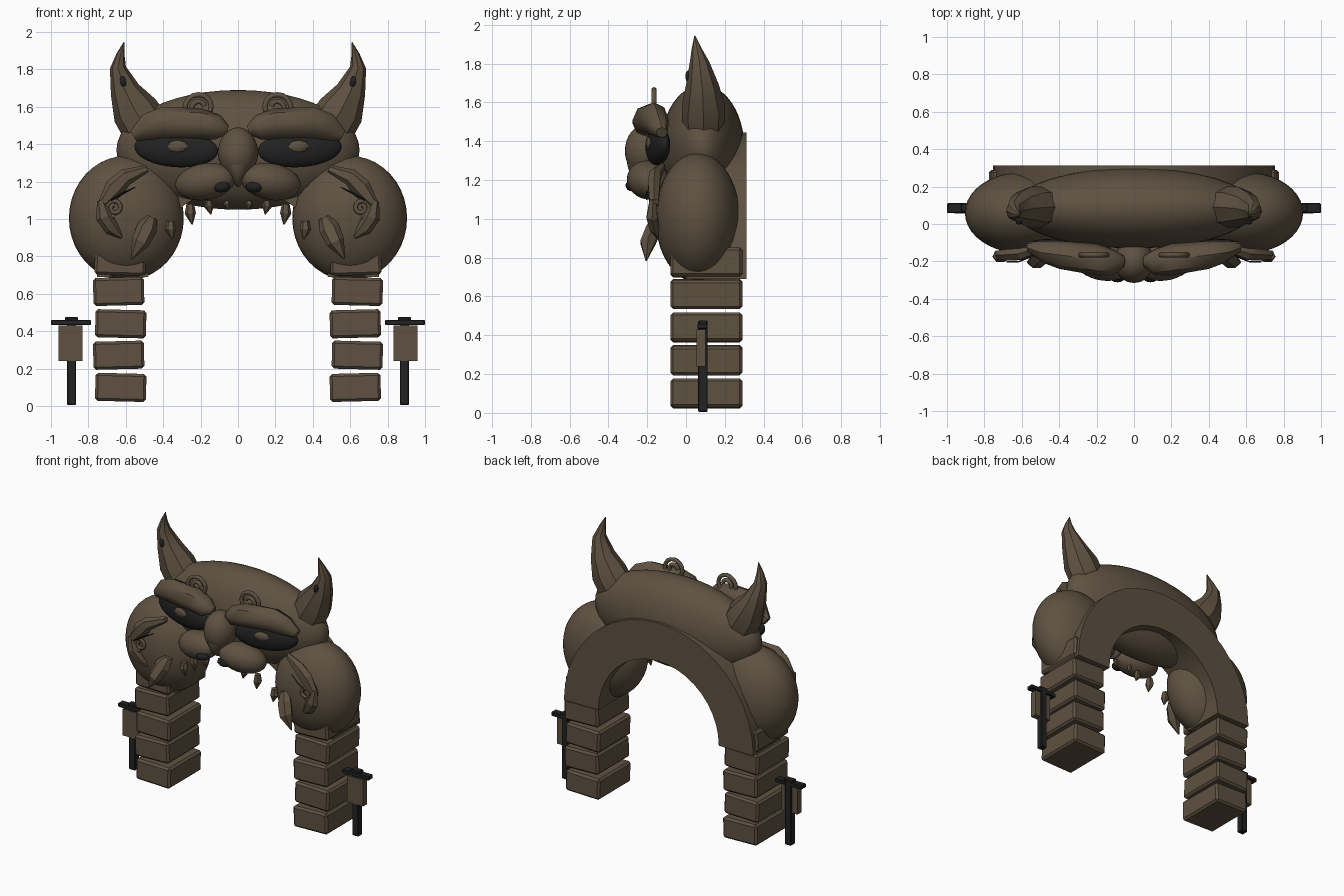
import bpy, bmesh, math
from mathutils import Vector, Matrix, Euler

cube = bpy.data.objects.get("Cube")
if cube:
    bpy.data.objects.remove(cube, do_unlink=True)


def material(name, rgb):
    m = bpy.data.materials.new(name)
    m.use_nodes = True
    m.diffuse_color = (*rgb, 1)
    m.node_tree.nodes["Principled BSDF"].inputs["Base Color"].default_value = (*rgb, 1)
    return m


STONE = material("brown stone", (0.112, 0.083, 0.052))
DARK = material("near black", (0.016, 0.016, 0.017))


def finish(name, bm, mat, smooth=None):
    bmesh.ops.recalc_face_normals(bm, faces=bm.faces[:])
    me = bpy.data.meshes.new(name)
    bm.to_mesh(me)
    bm.free()
    ob = bpy.data.objects.new(name, me)
    bpy.context.collection.objects.link(ob)
    me.materials.append(mat)
    if smooth:
        bpy.ops.object.select_all(action='DESELECT')
        ob.select_set(True)
        bpy.context.view_layer.objects.active = ob
        bpy.ops.object.shade_smooth_by_angle(angle=math.radians(smooth))
    return ob


def ellipsoid(name, loc, radii, mat=STONE, tilt=0, yaw=0, seg=32, pinch=0):
    """Sphere scaled to radii; pinch narrows the lower half."""
    bm = bmesh.new()
    bmesh.ops.create_uvsphere(bm, u_segments=seg, v_segments=seg // 2, radius=1)
    for v in bm.verts:
        if pinch and v.co.z < 0:
            v.co.x *= 1 + pinch * v.co.z
    m = (Matrix.Translation(loc) @ Euler((0, tilt, yaw)).to_matrix().to_4x4()
         @ Matrix.Diagonal((*radii, 1)))
    bm.transform(m)
    return finish(name, bm, mat, 60)


def box(name, loc, size, mat=STONE, bevel=0, tilt=0):
    bm = bmesh.new()
    bmesh.ops.create_cube(bm, size=1)
    bm.transform(Matrix.Diagonal((*size, 1)))
    if bevel:
        bmesh.ops.bevel(bm, geom=bm.edges[:], offset=bevel, segments=1, affect='EDGES')
    bm.transform(Matrix.Translation(loc) @ Matrix.Rotation(tilt, 4, 'Y'))
    return finish(name, bm, mat)


def loft(name, path, side, mat=STONE, sides=8, smooth=45):
    """Tube through (x, y, z, width, depth) stations lying near the XZ plane."""
    pts = [Vector((p[0] * side, p[1], p[2])) for p in path]
    bm = bmesh.new()
    rings = []
    for i, p in enumerate(pts):
        t = pts[min(i + 1, len(pts) - 1)] - pts[max(i - 1, 0)]
        t.y = 0
        across = t.normalized().cross(Vector((0, 1, 0)))
        w, d = path[i][3:]
        rings.append([bm.verts.new(p + across * w * math.cos(a) + Vector((0, d * math.sin(a), 0)))
                      for a in (2 * math.pi * k / sides for k in range(sides))])
    for a, b in zip(rings, rings[1:]):
        for k in range(sides):
            n = (k + 1) % sides
            bm.faces.new((a[k], a[n], b[n], b[k]))
    bm.faces.new(rings[0])
    bm.faces.new(rings[-1])
    return finish(name, bm, mat, smooth)


def spiral(name, centre, radius, turns, thick, side, steps=28):
    x, y, z = centre
    path = []
    for i in range(steps + 1):
        f = i / steps
        a = math.tau * turns * f - math.pi / 2
        r = radius * (1 - 0.7 * f)
        path.append((x + r * math.cos(a), y, z + r * math.sin(a), thick, thick))
    return loft(name, path, side, sides=8, smooth=60)


# Stone arch behind the face
bm = bmesh.new()
N = 20
rows = []
for i in range(N + 1):
    a = math.pi * i / N
    rows.append([bm.verts.new((r * math.cos(a), y, 0.69 + r * math.sin(a)))
                 for r, y in ((0.755, 0.0), (0.755, 0.312), (0.48, 0.312), (0.48, 0.0))])
for a, b in zip(rows, rows[1:]):
    for k in range(4):
        n = (k + 1) % 4
        bm.faces.new((a[k], a[n], b[n], b[k]))
bm.faces.new(rows[0])
bm.faces.new(rows[-1])
finish("arch", bm, STONE, 25)

# Head, nose
ellipsoid("head", (0, 0.085, 1.37), (0.65, 0.215, 0.32), seg=48)
ellipsoid("nose_bridge", (0, -0.2, 1.35), (0.108, 0.115, 0.14), pinch=0.1)
ellipsoid("nose_tip", (0, -0.2, 1.31), (0.095, 0.105, 0.14), pinch=0.7)

for s, tag in ((1, "left"), (-1, "right")):
    # Pillar of slightly shifted bricks
    for i, (x, z) in enumerate(((0.627, 0.1), (0.638, 0.272), (0.627, 0.44), (0.638, 0.613), (0.63, 0.775))):
        box(f"{tag}_brick_{i}", (s * x, 0.105, z), (0.272, 0.37, 0.15), bevel=0.014,
            tilt=s * 0.025 * (1 if i % 2 else -1))

    # Side post with sign board and crossbar
    box(f"{tag}_post", (s * 0.89, 0.087, 0.24), (0.05, 0.05, 0.47), DARK, 0.005)
    box(f"{tag}_sign", (s * 0.895, 0.078, 0.335), (0.128, 0.046, 0.19))
    box(f"{tag}_crossbar", (s * 0.893, 0.085, 0.447), (0.213, 0.052, 0.028), DARK, 0.004)
    box(f"{tag}_post_cap", (s * 0.89, 0.087, 0.467), (0.07, 0.045, 0.02), DARK, 0.004)

    # Cheek, muzzle and nostril
    ellipsoid(f"{tag}_cheek", (s * 0.597, 0.06, 1.005), (0.307, 0.217, 0.333), seg=40)
    ellipsoid(f"{tag}_muzzle", (s * 0.175, -0.195, 1.2), (0.165, 0.105, 0.098), tilt=s * 0.16, yaw=s * 0.25)
    ellipsoid(f"{tag}_nostril", (s * 0.088, -0.277, 1.172), (0.045, 0.035, 0.03), DARK, seg=16)

    # Eye with a faceted pupil
    ellipsoid(f"{tag}_eye", (s * 0.33, -0.145, 1.375), (0.228, 0.05, 0.098), DARK, tilt=-s * 0.06, yaw=s * 0.18)
    ellipsoid(f"{tag}_pupil", (s * 0.325, -0.192, 1.388), (0.058, 0.014, 0.034), seg=8, yaw=s * 0.18)

    # Heavy brow and its curl
    loft(f"{tag}_brow", [(0.56, -0.125, 1.445, 0.03, 0.03), (0.48, -0.15, 1.49, 0.075, 0.06),
                         (0.4, -0.165, 1.515, 0.085, 0.075), (0.2, -0.19, 1.51, 0.082, 0.085),
                         (0.11, -0.205, 1.49, 0.068, 0.07), (0.055, -0.2, 1.475, 0.025, 0.03)], s)
    spiral(f"{tag}_brow_curl", (0.205, -0.165, 1.595), 0.088, 1.7, 0.014, s)

    # Horn with a small dark chip
    loft(f"{tag}_horn", [(0.5, 0.09, 1.5, 0.13, 0.11), (0.55, 0.09, 1.58, 0.125, 0.112),
                         (0.605, 0.085, 1.69, 0.08, 0.085), (0.642, 0.07, 1.81, 0.043, 0.05),
                         (0.628, 0.055, 1.88, 0.022, 0.025), (0.61, 0.045, 1.945, 0.002, 0.002)],
         s, sides=8, smooth=35)
    ellipsoid(f"{tag}_horn_chip", (s * 0.615, 0.01, 1.735), (0.017, 0.014, 0.03), DARK, tilt=s * 0.2, seg=10)

    # Carved cheek whiskers
    loft(f"{tag}_upper_whisker", [(0.735, -0.165, 1.07, 0.02, 0.025), (0.66, -0.165, 1.165, 0.055, 0.035),
                                  (0.6, -0.16, 1.225, 0.045, 0.035), (0.485, -0.125, 1.27, 0.02, 0.02)],
         s, sides=6, smooth=20)
    loft(f"{tag}_outer_whisker", [(0.735, -0.17, 1.1, 0.02, 0.02), (0.715, -0.175, 1.01, 0.045, 0.032),
                                  (0.675, -0.16, 0.95, 0.04, 0.03), (0.62, -0.14, 0.9, 0.008, 0.01)],
         s, sides=6, smooth=20)
    loft(f"{tag}_lower_spike", [(0.46, -0.13, 1.01, 0.03, 0.03), (0.485, -0.165, 0.955, 0.055, 0.045),
                                (0.52, -0.195, 0.88, 0.05, 0.045), (0.57, -0.205, 0.785, 0.004, 0.004)],
         s, sides=6, smooth=20)
    spiral(f"{tag}_cheek_curl", (0.66, -0.17, 1.06), 0.048, 1.5, 0.012, s)
    loft(f"{tag}_cheek_slit", [(0.68, -0.203, 1.1, 0.004, 0.004), (0.62, -0.203, 1.135, 0.006, 0.004),
                               (0.55, -0.175, 1.17, 0.003, 0.004)], s, DARK, sides=4, smooth=20)

    # Fangs along the mouth
    for i, (x, y, z, w, h) in enumerate(((0.36, -0.1, 0.99, 0.03, 0.1), (0.255, -0.14, 1.08, 0.03, 0.11),
                                         (0.155, -0.15, 1.1, 0.025, 0.075), (0.06, -0.12, 1.1, 0.02, 0.05))):
        loft(f"{tag}_fang_{i}", [(x, y, z, w * 0.7, w * 0.7), (x, y, z - h * 0.45, w, w),
                                 (x - 0.01, y, z - h, 0.003, 0.003)], s, sides=6, smooth=20)
